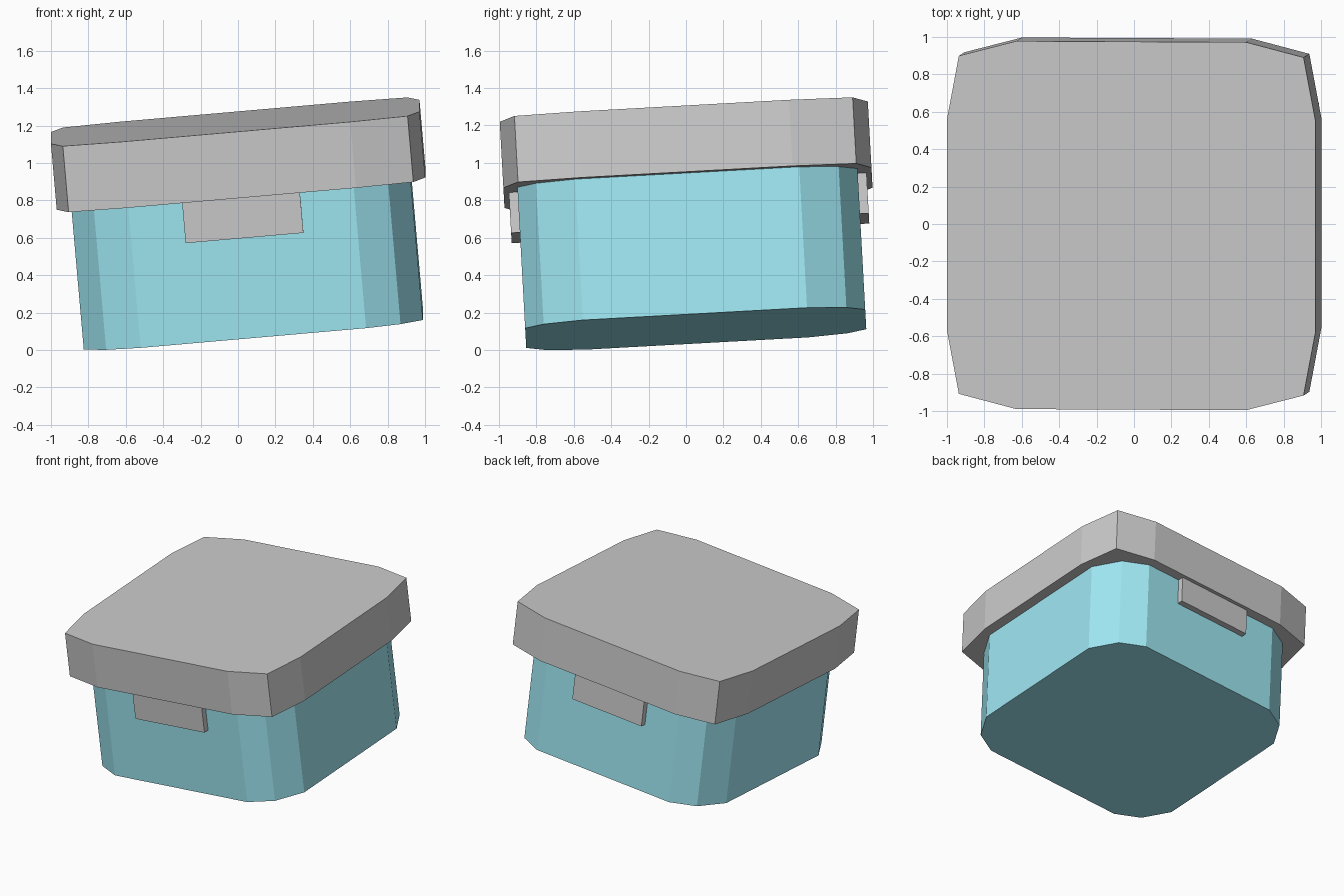
import bpy, bmesh
from math import radians
from mathutils import Matrix

if "Cube" in bpy.data.objects:
    bpy.data.objects.remove(bpy.data.objects["Cube"])

# The whole box leans slightly: local frame starts at the centre of its base
TILT = (Matrix.Translation((0.082, 0.052, 0.114))
        @ Matrix.Rotation(radians(3.15), 4, 'X')
        @ Matrix.Rotation(radians(-5), 4, 'Y'))


def prism(name, quarter, z0, z1, y=0.0, mat=None):
    """Extrude an outline given by its +x +y quarter, mirrored to all four."""
    rev = quarter[::-1]
    outline = (quarter + [(-a, b) for a, b in rev]
               + [(-a, -b) for a, b in quarter] + [(a, -b) for a, b in rev])
    bm = bmesh.new()
    face = bm.faces.new([bm.verts.new((a, b + y, z0)) for a, b in outline])
    ext = bmesh.ops.extrude_face_region(bm, geom=[face])
    top = [v for v in ext["geom"] if isinstance(v, bmesh.types.BMVert)]
    bmesh.ops.translate(bm, verts=top, vec=(0, 0, z1 - z0))
    bmesh.ops.recalc_face_normals(bm, faces=bm.faces)
    mesh = bpy.data.meshes.new(name)
    bm.to_mesh(mesh)
    bm.free()
    obj = bpy.data.objects.new(name, mesh)
    bpy.context.collection.objects.link(obj)
    obj.matrix_world = TILT
    if mat:
        mesh.materials.append(mat)
    return obj


teal = bpy.data.materials.new("teal")
teal.diffuse_color = (0.35, 0.81, 0.91, 1)
teal.use_nodes = True
teal.node_tree.nodes["Principled BSDF"].inputs["Base Color"].default_value = teal.diffuse_color

# Body with chamfered corners
prism("box_body", [(0.91, 0.60), (0.79, 0.81), (0.605, 0.91)], 0, 0.757, mat=teal)

# Overhanging lid
prism("lid", [(0.989, 0.565), (0.925, 0.905), (0.617, 0.985)], 0.757, 1.112)

# Latches hanging from the lid at front and back
for name, side in (("front_latch", -1), ("back_latch", 1)):
    prism(name, [(0.316, 0.026)], 0.54, 0.757, y=side * 0.931)
